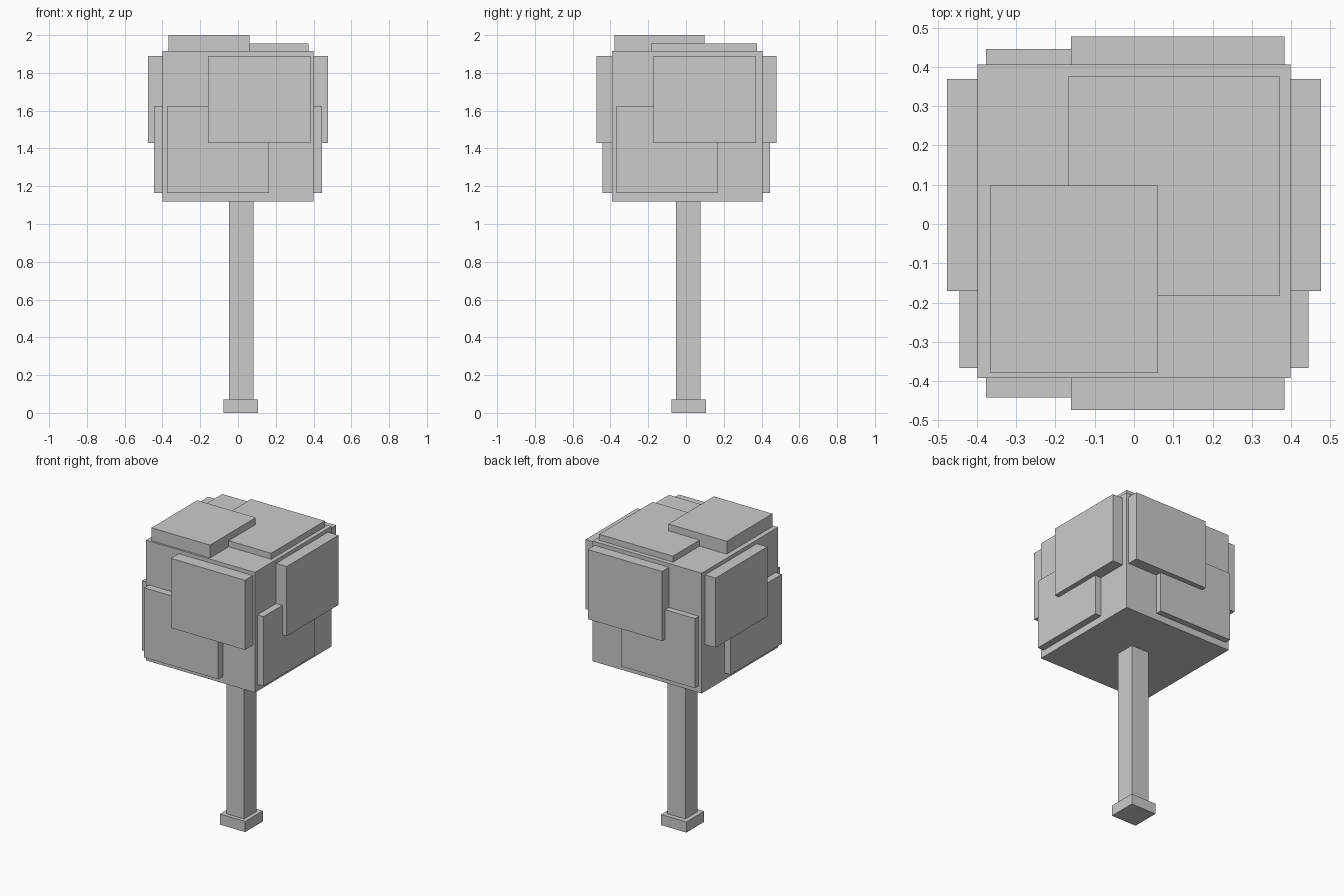
import bpy

if "Cube" in bpy.data.objects:
    bpy.data.objects.remove(bpy.data.objects["Cube"])


def box(name, x, y, z):
    """Axis-aligned box from (min, max) ranges."""
    bpy.ops.mesh.primitive_cube_add(
        size=1, location=[(a + b) / 2 for a, b in (x, y, z)])
    ob = bpy.context.object
    ob.name = name
    ob.scale = [b - a for a, b in (x, y, z)]
    bpy.ops.object.transform_apply(location=False, rotation=False, scale=True)
    return ob


# Trunk and foot
box("trunk_foot", (-0.078, 0.107), (-0.078, 0.107), (0, 0.07))
box("trunk", (-0.048, 0.081), (-0.053, 0.076), (0.07, 1.12))

# Main leaf block
box("crown", (-0.399, 0.399), (-0.392, 0.406), (1.12, 1.915))

# Overlapping leaf slabs on top
box("top_leaf_high", (-0.367, 0.061), (-0.379, 0.098), (1.9, 2.0))
box("top_leaf_low", (-0.168, 0.372), (-0.184, 0.376), (1.9, 1.955))

# Leaf slabs on the four sides: outward reach and height range
for level, reach, z in (("upper", 0.476, (1.43, 1.89)),
                        ("lower", 0.444, (1.165, 1.625))):
    along_x = (-0.16, 0.383) if level == "upper" else (-0.377, 0.165)
    along_y = (-0.171, 0.37) if level == "upper" else (-0.367, 0.168)
    box(f"front_leaf_{level}", along_x, (-reach + 0.002, -0.385), z)
    box(f"back_leaf_{level}", along_x, (0.395, reach + 0.002), z)
    box(f"left_leaf_{level}", (-reach, -0.39), along_y, z)
    box(f"right_leaf_{level}", (0.39, reach), along_y, z)
